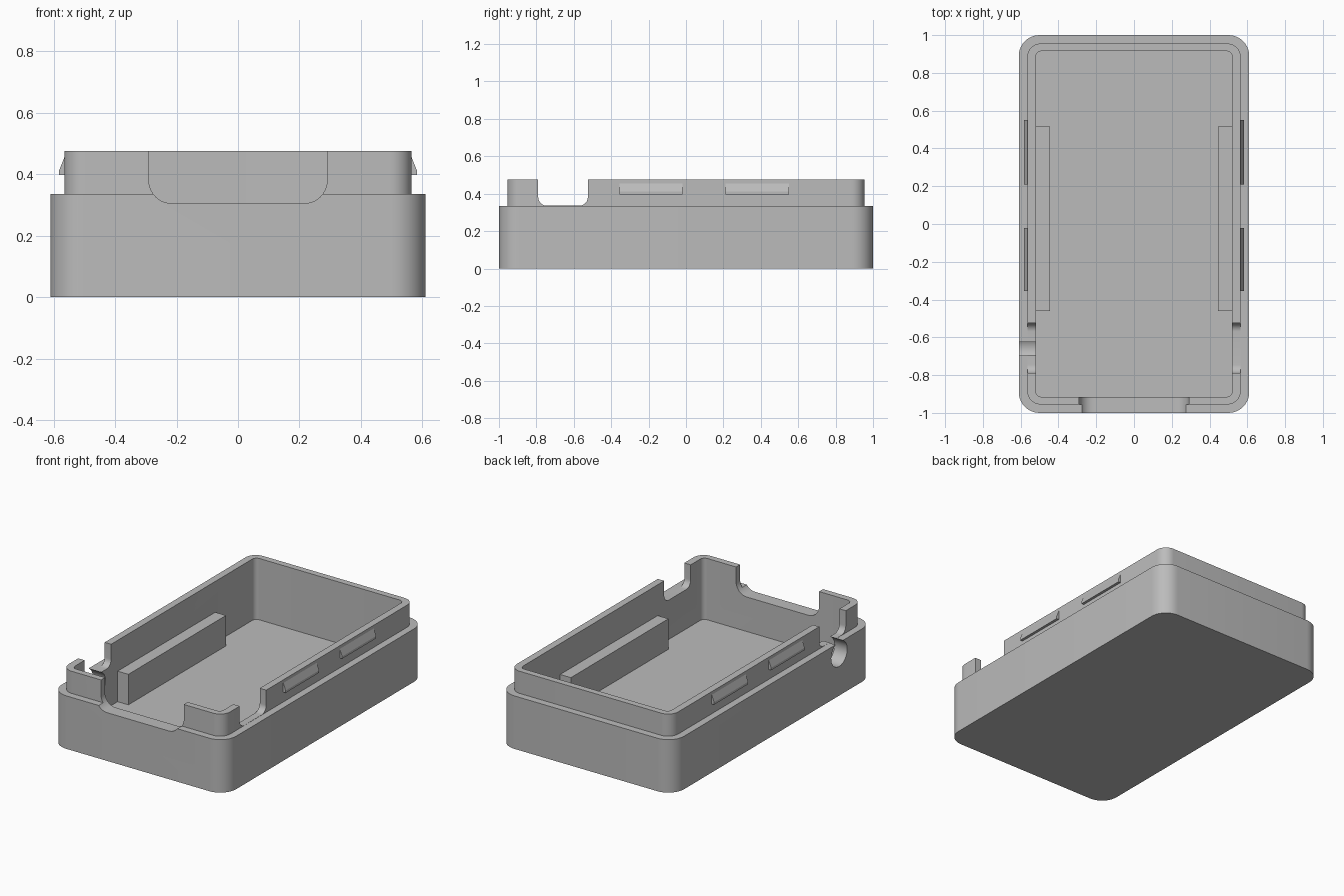
import bpy, bmesh
from math import sin, cos, pi

if "Cube" in bpy.data.objects:
    bpy.data.objects.remove(bpy.data.objects["Cube"])

grey = bpy.data.materials.new("light_grey_plastic")
grey.use_nodes = True
grey.diffuse_color = (0.5, 0.5, 0.5, 1)
grey.node_tree.nodes["Principled BSDF"].inputs["Base Color"].default_value = (0.5, 0.5, 0.5, 1)

LEDGE, RIM, FLOOR = 0.335, 0.475, 0.087
SEG = 10


def finish(name, bm):
    bmesh.ops.recalc_face_normals(bm, faces=bm.faces)
    mesh = bpy.data.meshes.new(name)
    bm.to_mesh(mesh)
    bm.free()
    mesh.materials.append(grey)
    obj = bpy.data.objects.new(name, mesh)
    bpy.context.collection.objects.link(obj)
    return obj


def rounded_rect(hx, hy, r):
    """Counter-clockwise outline with four rounded corners."""
    pts = []
    for k, (sx, sy) in enumerate([(1, 1), (-1, 1), (-1, -1), (1, -1)]):
        for i in range(SEG + 1):
            a = (k + i / SEG) * pi / 2
            pts.append((sx * (hx - r) + r * cos(a), sy * (hy - r) + r * sin(a)))
    return pts


def prism(name, profile, axis, start, end):
    """Extrude a (u, z) profile along x or y."""
    bm = bmesh.new()
    rings = []
    for t in (start, end):
        rings.append([bm.verts.new((t, u, z) if axis == "x" else (u, t, z)) for u, z in profile])
    n = len(profile)
    for i in range(n):
        j = (i + 1) % n
        bm.faces.new((rings[0][i], rings[0][j], rings[1][j], rings[1][i]))
    for ring in rings:
        bm.faces.new(ring)
    return finish(name, bm)


def notch_profile(u0, u1, bottom, r):
    """U shape with rounded lower corners, open above the rim."""
    top = RIM + 0.1
    pts = [(u1, top), (u0, top)]
    for centre, a0 in ((u0 + r, pi), (u1 - r, 1.5 * pi)):
        for i in range(SEG + 1):
            a = a0 + i / SEG * pi / 2
            pts.append((centre + r * cos(a), bottom + r + r * sin(a)))
    return pts


# Casing: stacked outlines for outer wall, ledge, lip and cavity
outer = rounded_rect(0.61, 1.0, 0.11)
lip = rounded_rect(0.565, 0.955, 0.07)
inner = rounded_rect(0.52, 0.915, 0.03)
bm = bmesh.new()
loops = []
for outline, z in ((outer, 0), (outer, LEDGE), (lip, LEDGE), (lip, RIM), (inner, RIM), (inner, FLOOR)):
    loops.append([bm.verts.new((x, y, z)) for x, y in outline])
for a, b in zip(loops, loops[1:]):
    for i in range(len(a)):
        j = (i + 1) % len(a)
        bm.faces.new((a[i], a[j], b[j], b[i]))
bm.faces.new(loops[0])
bm.faces.new(loops[-1])
casing = finish("casing", bm)

# Openings: front notch, a lip notch on each side, cable hole on one side
hole = [(-0.66 + 0.08 * cos(i * pi / 16), 0.264 + 0.08 * sin(i * pi / 16)) for i in range(32)]
side = notch_profile(-0.79, -0.525, LEDGE + 0.001, 0.045)
cutters = [
    prism("front_notch_cutter", notch_profile(-0.29, 0.29, 0.305, 0.075), "y", -1.1, -0.85),
    prism("left_notch_cutter", side, "x", 0.45, 0.7),
    prism("right_notch_cutter", side, "x", -0.7, -0.45),
    prism("cable_hole_cutter", hole, "x", -0.7, -0.45),
]
bpy.context.view_layer.objects.active = casing
for cutter in cutters:
    cutter.hide_render = True
    mod = casing.modifiers.new("cut", "BOOLEAN")
    mod.operation = "DIFFERENCE"
    mod.solver = "EXACT"
    mod.object = cutter
    bpy.ops.object.modifier_apply(modifier=mod.name)
for cutter in cutters:
    bpy.data.objects.remove(cutter)

bpy.ops.object.select_all(action="DESELECT")
casing.select_set(True)
bpy.ops.object.shade_smooth_by_angle(angle=pi / 6)

# Inner rails and snap clips on both long sides
for s, label in ((1, "left"), (-1, "right")):
    rail = [(s * 0.445, FLOOR - 0.01), (s * 0.53, FLOOR - 0.01), (s * 0.53, 0.28), (s * 0.445, 0.28)]
    prism(label + "_rail", rail, "y", -0.46, 0.515)
    clip = [(s * 0.555, 0.397), (s * 0.582, 0.397), (s * 0.582, 0.412), (s * 0.565, 0.455), (s * 0.555, 0.455)]
    for place, y0, y1 in (("front", -0.355, -0.02), ("back", 0.21, 0.55)):
        prism(label + "_" + place + "_clip", clip, "y", y0, y1)
